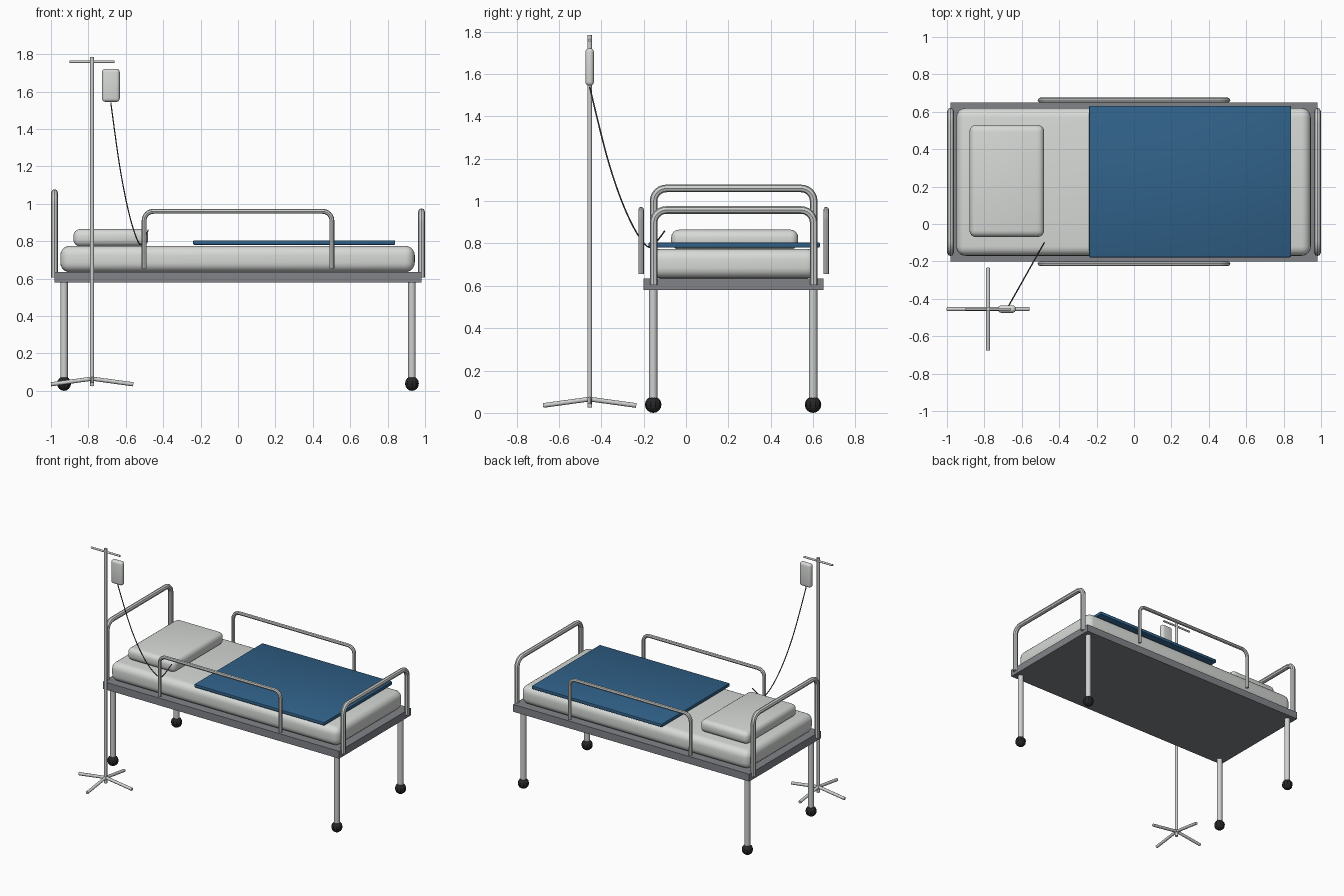
import bpy
from math import pi, radians, cos, sin
from mathutils import Vector

cube = bpy.data.objects.get("Cube")
if cube:
    bpy.data.objects.remove(cube, do_unlink=True)


def material(name, rgb):
    m = bpy.data.materials.new(name)
    m.use_nodes = True
    m.diffuse_color = (*rgb, 1)
    m.node_tree.nodes["Principled BSDF"].inputs["Base Color"].default_value = (*rgb, 1)
    return m


LINEN = material("white linen", (0.68, 0.70, 0.68))
TUBING = material("light metal", (0.62, 0.63, 0.63))
STEEL = material("grey steel", (0.22, 0.23, 0.25))
BLUE = material("blue blanket", (0.03, 0.12, 0.25))
RUBBER = material("black rubber", (0.02, 0.02, 0.02))
HOSE = material("dark hose", (0.09, 0.09, 0.09))


def finish(ob, name, mat, smooth=True):
    ob.name = name
    ob.data.materials.clear()
    ob.data.materials.append(mat)
    if smooth:
        bpy.ops.object.shade_smooth_by_angle(angle=radians(40))
    return ob


def box(name, lo, hi, mat, bevel=0.0, segments=4):
    lo, hi = Vector(lo), Vector(hi)
    bpy.ops.mesh.primitive_cube_add(size=1, location=(lo + hi) / 2)
    ob = bpy.context.object
    ob.scale = hi - lo
    bpy.ops.object.transform_apply(location=False, rotation=False, scale=True)
    if bevel:
        mod = ob.modifiers.new("rounding", "BEVEL")
        mod.width, mod.segments = bevel, segments
        bpy.ops.object.modifier_apply(modifier=mod.name)
    return finish(ob, name, mat, bool(bevel))


def rod(name, a, b, radius, mat, sides=12):
    a, b = Vector(a), Vector(b)
    bpy.ops.mesh.primitive_cylinder_add(vertices=sides, radius=radius,
                                        depth=(b - a).length, location=(a + b) / 2)
    ob = bpy.context.object
    ob.rotation_euler = (b - a).to_track_quat("Z", "Y").to_euler()
    return finish(ob, name, mat)


def tube(name, points, radius, mat, kind="POLY", resolution=2):
    curve = bpy.data.curves.new(name, "CURVE")
    curve.dimensions = "3D"
    curve.bevel_depth, curve.bevel_resolution = radius, resolution
    curve.use_fill_caps = True
    curve.resolution_u = 4
    spline = curve.splines.new(kind)
    spline.points.add(len(points) - 1)
    for p, co in zip(spline.points, points):
        p.co = (*co, 1)
    if kind == "NURBS":
        spline.use_endpoint_u, spline.order_u = True, 3
    ob = bpy.data.objects.new(name, curve)
    bpy.context.collection.objects.link(ob)
    bpy.ops.object.select_all(action="DESELECT")
    ob.select_set(True)
    bpy.context.view_layer.objects.active = ob
    bpy.ops.object.convert(target="MESH")
    return finish(bpy.context.object, name, mat)


def hoop(name, place, half, bottom, top, corner, radius):
    """Upside-down U of tubing; place(u, z) puts it in its plane."""
    path = [(-half, bottom)]
    for side, start in ((-1, pi), (1, pi / 2)):
        for i in range(7):
            a = start - i * pi / 12
            path.append((side * (half - corner) + corner * cos(a),
                         top - corner + corner * sin(a)))
    path.append((half, bottom))
    return tube(name, [place(u, z) for u, z in path], radius, TUBING)


# Bed base and bedding
MID = 0.225
box("bed_frame", (-0.98, -0.2, 0.58), (0.98, 0.65, 0.635), STEEL)
box("mattress", (-0.95, -0.17, 0.635), (0.945, 0.62, 0.775), LINEN, 0.05, 5)
box("pillow", (-0.88, -0.07, 0.772), (-0.48, 0.53, 0.865), LINEN, 0.036)
box("blanket", (-0.24, -0.178, 0.78), (0.84, 0.632, 0.805), BLUE, 0.006, 2)

# Legs and casters
for x, end in ((-0.93, "head"), (0.93, "foot")):
    for y, side in ((-0.155, "right"), (0.6, "left")):
        rod(f"{end}_{side}_leg", (x, y, 0.05), (x, y, 0.59), 0.02, TUBING, 16)
        bpy.ops.mesh.primitive_uv_sphere_add(segments=10, ring_count=8, radius=0.039,
                                             location=(x, y, 0.039))
        finish(bpy.context.object, f"{end}_{side}_caster", RUBBER, False)

# Head, foot and side rails
hoop("headboard_rail", lambda u, z: (-0.981, MID + u, z), 0.378, 0.605, 1.06, 0.06, 0.018)
hoop("footboard_rail", lambda u, z: (0.981, MID + u, z), 0.378, 0.605, 0.958, 0.06, 0.018)
for y, side in ((-0.212, "right"), (0.662, "left")):
    hoop(f"{side}_side_rail", lambda u, z: (u, y, z), 0.502, 0.655, 0.96, 0.05, 0.013)

# Drip stand
PX, PY = -0.78, -0.455
rod("stand_pole", (PX, PY, 0.025), (PX, PY, 1.785), 0.011, TUBING)
rod("stand_crossbar", (PX - 0.12, PY, 1.76), (PX + 0.12, PY, 1.76), 0.007, TUBING)
for i in range(4):
    dx, dy = cos(i * pi / 2), sin(i * pi / 2)
    rod(f"stand_foot_{i + 1}", (PX, PY, 0.065),
        (PX + 0.22 * dx, PY + 0.22 * dy, 0.035), 0.011, TUBING)

# Fluid bag and its hanging hose
box("fluid_bag", (-0.727, -0.475, 1.545), (-0.632, -0.435, 1.722), LINEN, 0.018)
sag = [(0, 1.54), (0.12, 1.36), (0.25, 1.18), (0.42, 1.0), (0.6, 0.86),
       (0.78, 0.77), (0.88, 0.80), (1, 0.86)]
tube("drip_hose", [(-0.68 + 0.2 * t, PY + 0.355 * t, z) for t, z in sag],
     0.0035, HOSE, "NURBS", 1)
